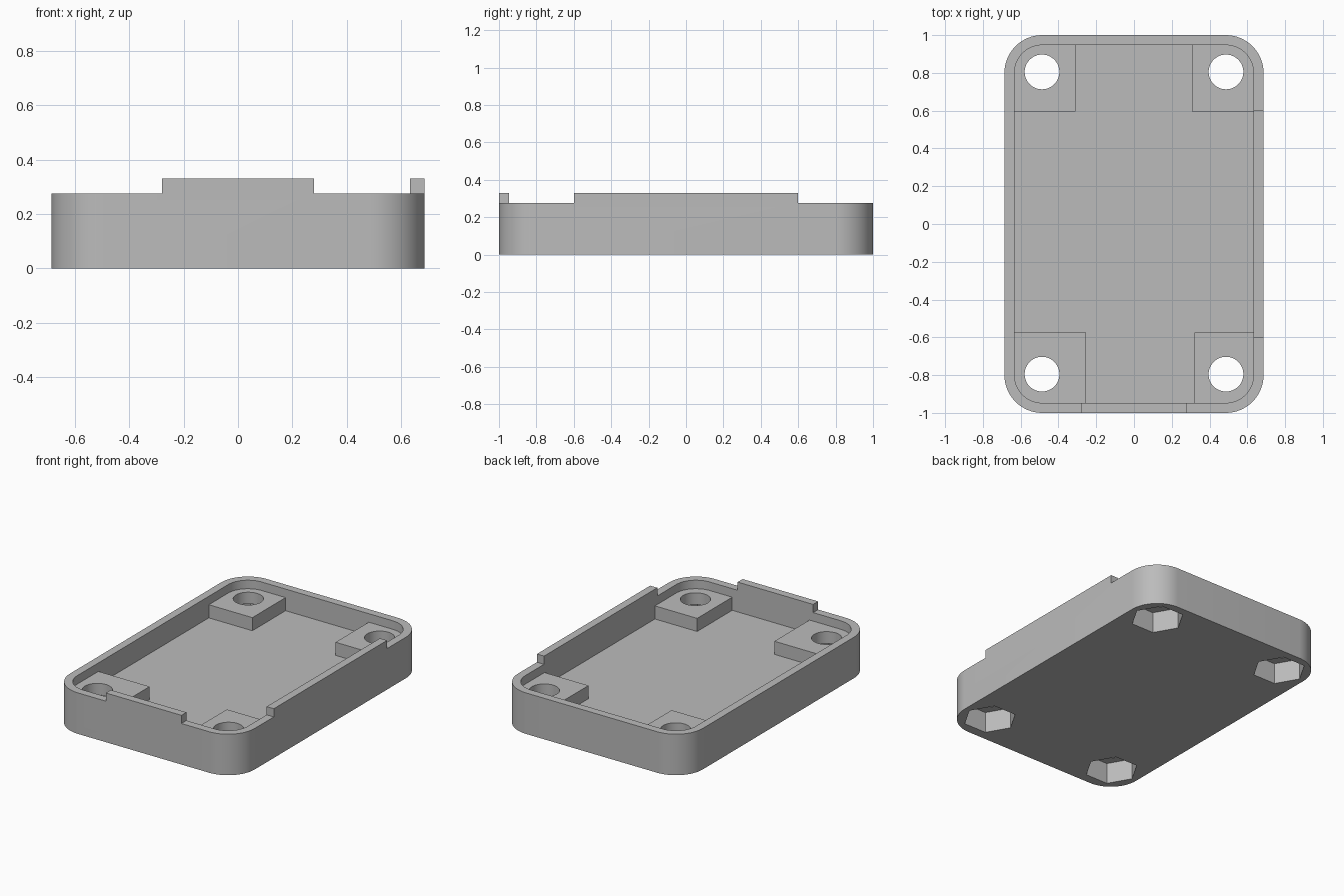
import bpy
import bmesh
from math import cos, sin, pi, radians

if "Cube" in bpy.data.objects:
    bpy.data.objects.remove(bpy.data.objects["Cube"], do_unlink=True)

GREY = (0.5, 0.5, 0.5, 1.0)
mat = bpy.data.materials.new("plain_grey")
mat.use_nodes = True
mat.diffuse_color = GREY
mat.node_tree.nodes["Principled BSDF"].inputs["Base Color"].default_value = GREY

# Main sizes
HALF_X, HALF_Y, RADIUS, WALL = 0.686, 1.0, 0.2, 0.053
FLOOR, BOSS_TOP, RIM, TAB_TOP = 0.13, 0.218, 0.275, 0.33
OVER = TAB_TOP + 0.1
IN_X, IN_Y = HALF_X - WALL, HALF_Y - WALL


def prism(name, outline, z0, z1):
    """Closed solid from a counter-clockwise outline."""
    bm = bmesh.new()
    face = bm.faces.new([bm.verts.new((x, y, z0)) for x, y in outline])
    top = bmesh.ops.extrude_face_region(bm, geom=[face])["geom"]
    verts = [v for v in top if isinstance(v, bmesh.types.BMVert)]
    bmesh.ops.translate(bm, verts=verts, vec=(0, 0, z1 - z0))
    bmesh.ops.recalc_face_normals(bm, faces=bm.faces)
    mesh = bpy.data.meshes.new(name)
    bm.to_mesh(mesh)
    bm.free()
    mesh.materials.append(mat)
    obj = bpy.data.objects.new(name, mesh)
    bpy.context.collection.objects.link(obj)
    return obj


def ring(cx, cy, r, sides):
    return [(cx + r * cos(2 * pi * i / sides), cy + r * sin(2 * pi * i / sides))
            for i in range(sides)]


def rounded_rect(hx, hy, r, steps=16):
    points = []
    for corner, (sx, sy) in enumerate([(1, 1), (-1, 1), (-1, -1), (1, -1)]):
        for i in range(steps + 1):
            a = (corner + i / steps) * pi / 2
            points.append((sx * (hx - r) + r * cos(a), sy * (hy - r) + r * sin(a)))
    return points


def cut(target, cutter):
    """Subtract the cutter and discard it."""
    mod = target.modifiers.new("cut", 'BOOLEAN')
    mod.operation, mod.solver, mod.object = 'DIFFERENCE', 'EXACT', cutter
    graph = bpy.context.evaluated_depsgraph_get()
    graph.update()
    mesh = bpy.data.meshes.new_from_object(target.evaluated_get(graph))
    target.modifiers.clear()
    target.data = mesh
    bpy.data.objects.remove(cutter, do_unlink=True)


# Outer shell, with a rounded cavity down to the tops of the corner bosses
tray = prism("tray", rounded_rect(HALF_X, HALF_Y, RADIUS), 0, TAB_TOP)
cut(tray, prism("upper_cavity", rounded_rect(IN_X, IN_Y, RADIUS - WALL), BOSS_TOP, OVER))

# Lower cavity down to the floor, leaving a boss in each corner
bosses = [(0.307, 0.595), (-0.31, 0.595), (-0.253, -0.575), (0.32, -0.575)]
(ax, ay), (bx, by), (cx, cy), (dx, dy) = bosses
cut(tray, prism("lower_cavity", [
    (IN_X, ay), (ax, ay), (ax, IN_Y), (bx, IN_Y), (bx, by), (-IN_X, by),
    (-IN_X, cy), (cx, cy), (cx, -IN_Y), (dx, -IN_Y), (dx, dy), (IN_X, dy)],
    FLOOR, BOSS_TOP + 0.02))

# Lower the rim, leaving a raised tab on the front and on the left wall
TAB_X, TAB_Y, INSIDE = 0.28, 0.6, 0.1
FAR_X, FAR_Y = HALF_X + 0.2, HALF_Y + 0.2
cut(tray, prism("rim_cutter", [
    (-FAR_X, -FAR_Y), (-TAB_X, -FAR_Y), (-TAB_X, INSIDE - HALF_Y),
    (TAB_X, INSIDE - HALF_Y), (TAB_X, -FAR_Y), (FAR_X, -FAR_Y),
    (FAR_X, -TAB_Y), (HALF_X - INSIDE, -TAB_Y), (HALF_X - INSIDE, TAB_Y),
    (FAR_X, TAB_Y), (FAR_X, FAR_Y), (-FAR_X, FAR_Y)], RIM, OVER))

# Screw holes through the bosses, with hexagonal nut pockets underneath
for x in (-0.487, 0.487):
    for y in (-0.795, 0.805):
        cut(tray, prism("screw_hole", ring(x, y, 0.092, 48), -0.1, OVER))
        cut(tray, prism("nut_pocket", ring(x, y, 0.164, 6), -0.1, FLOOR + 0.01))

# Smooth the rounded corners and holes, keep the other edges sharp
bpy.ops.object.select_all(action='DESELECT')
tray.select_set(True)
bpy.context.view_layer.objects.active = tray
bpy.ops.object.shade_smooth_by_angle(angle=radians(30))
